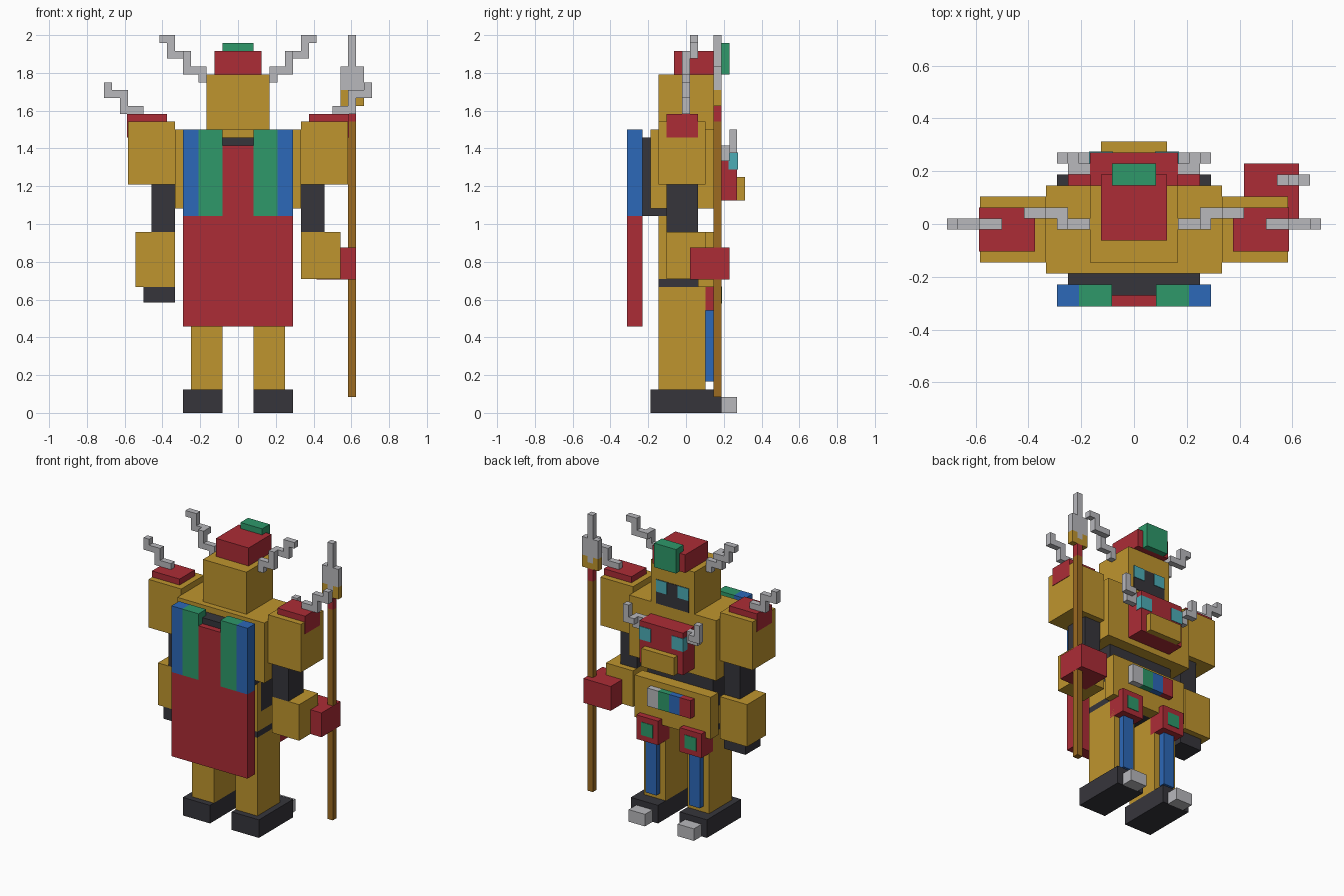
import bpy
import bmesh
from mathutils import Matrix, Vector

cube = bpy.data.objects.get("Cube")
if cube:
    bpy.data.objects.remove(cube, do_unlink=True)

UNIT = 1 / 24      # size of one building cell
INFLATE = 0.08     # lifts painted plates off the surface below, in cells


def material(name, *srgb):
    color = [(c / 255 / 12.92) if c < 11 else ((c / 255 + 0.055) / 1.055) ** 2.4 for c in srgb] + [1]
    mat = bpy.data.materials.new(name)
    mat.use_nodes = True
    mat.diffuse_color = color
    bsdf = next(n for n in mat.node_tree.nodes if n.type == 'BSDF_PRINCIPLED')
    bsdf.inputs["Base Color"].default_value = color
    return mat


gold = material("gold", 191, 149, 46)
red = material("crimson", 172, 44, 54)
dark = material("charcoal", 54, 53, 59)
silver = material("silver", 184, 184, 188)
green = material("jade green", 46, 152, 106)
blue = material("blue", 44, 104, 184)
teal = material("eye teal", 76, 172, 182)
wood = material("staff wood", 156, 107, 33)


def part(name, mat, *boxes, grow=0, side=1):
    """One object made of boxes, each given as x, y and z spans in cells."""
    bm = bmesh.new()
    for spans in boxes:
        low = Vector([s[0] - grow for s in spans])
        high = Vector([s[1] + grow for s in spans])
        mid, size = (low + high) / 2, high - low
        mid.x *= side
        mid.y -= 0.5
        bmesh.ops.create_cube(bm, size=1, matrix=Matrix.Translation(mid * UNIT)
                              @ Matrix.Diagonal((*(size * UNIT), 1)))
    mesh = bpy.data.meshes.new(name)
    bm.to_mesh(mesh)
    bm.free()
    mesh.materials.append(mat)
    obj = bpy.data.objects.new(name, mesh)
    bpy.context.collection.objects.link(obj)
    return obj


def pair(name, mat, *boxes, grow=0):
    part("left_" + name, mat, *boxes, grow=grow, side=1)
    part("right_" + name, mat, *boxes, grow=grow, side=-1)


# Legs
pair("foot", dark, ((2, 7), (-4, 5), (0, 3)))
pair("toe_claw", silver, ((3, 6), (5, 7), (0, 2)))
pair("leg", gold, ((2, 6), (-3, 3), (3, 16)))
pair("shin_plate", blue, ((3, 5), (3, 4), (4, 13)))
pair("knee_guard", red, ((2, 6), (2, 5), (13, 17)))
pair("knee_gem", green, ((3, 5), (4, 5), (14, 16)), grow=INFLATE)

# Hips and waist
part("pelvis", dark, ((-6, 6), (-3, 2), (16, 17)))
part("hips", gold, ((-6, 6), (-3, 2), (17, 20)), ((-6, 6), (-3, -2), (20, 25)))
part("hip_front", gold, ((-7, 7), (2, 4), (16, 23)))
part("waist", dark, ((-6, 6), (-2, 2), (20, 26)))
for i, mat in enumerate((red, blue, green, silver)):
    x = 2 * i - 4
    part(f"belt_panel_{i + 1}", mat, ((x, x + 2), (4, 5), (19, 22)))

# Chest with animal mask
part("chest", gold, ((-8, 8), (-4, 4), (26, 36)))
part("chest_mask", red, ((-4, 4), (4, 7), (27, 34)))
part("mask_snout", gold, ((-3, 3), (7, 8), (27, 30)))
pair("mask_eye", teal, ((2, 4), (6, 7), (31, 33)), grow=INFLATE)
pair("mask_horn", silver, ((4, 6), (5, 6), (32, 34)),
     ((5, 7), (6, 7), (33, 34)), ((6, 7), (6, 7), (33, 36)))

# Cape and its mount
part("cape_mount", dark, ((-6, 6), (-5, -4), (25, 35)), ((-2, 2), (-6, -5), (25, 35)),
     ((-6, 6), (-4, -2), (25, 26)))
part("cape", red, ((-7, 7), (-7, -5), (11, 25)), ((-2, 2), (-7, -6), (25, 34)))
pair("cape_green_band", green, ((2, 5), (-7, -5), (25, 36)))
pair("cape_blue_band", blue, ((5, 7), (-7, -5), (25, 36)))

# Arms and shoulders
pair("shoulder", gold, ((8, 14), (-3, 3), (29, 37)))
pair("shoulder_cap", red, ((9, 14 + INFLATE), (-2, 2), (35, 38)))
pair("shoulder_spike", silver, ((12, 15), (0, 1), (38, 39)), ((14, 15), (0, 1), (39, 41)),
     ((15, 17), (0, 1), (40, 41)), ((16, 17), (0, 1), (41, 42)))
pair("upper_arm", dark, ((8, 11), (-2, 2), (23, 29)))
part("left_forearm", gold, ((8, 13), (-2, 3), (17, 23)))
part("left_hand", red, ((10, 15), (1, 6), (17, 21)), grow=0.02)
part("right_forearm", gold, ((8, 13), (-2, 3), (16, 23)), side=-1)
part("right_hand", dark, ((8, 12), (-2, 2), (14, 16)), side=-1)

# Head
part("head", gold, ((-4, 4), (-3, 4), (36, 43)))
part("face", dark, ((-3, 3), (3, 4 + INFLATE), (36, 40)))
pair("eye", teal, ((1, 3), (3, 4 + 2 * INFLATE), (38, 40)))
part("hat", red, ((-3, 3), (-1, 5), (43, 46)))
part("hat_crest", green, ((-2, 2), (5, 6), (43, 47)), ((-2, 2), (4, 5), (46, 47)))
pair("head_horn", silver, ((4, 5), (0, 1), (42, 44)), ((5, 7), (0, 1), (43, 44)),
     ((6, 7), (0, 1), (44, 46)), ((6, 9), (1, 2), (45, 46)),
     ((8, 9), (1, 2), (46, 48)), ((9, 10), (1, 2), (47, 48)))

# Staff
part("staff_shaft", wood, ((14, 15), (4, 5), (2, 37)))
part("staff_binding", red, ((14, 15), (4, 5), (37, 39)))
part("staff_socket", gold, ((13, 16), (4, 5), (39, 40)),
     ((13, 14), (4, 5), (40, 41)), ((15, 16), (4, 5), (40, 41)))
part("staff_blade", silver, ((14, 15), (4, 5), (40, 48)), ((13, 16), (4, 5), (41, 44)))
